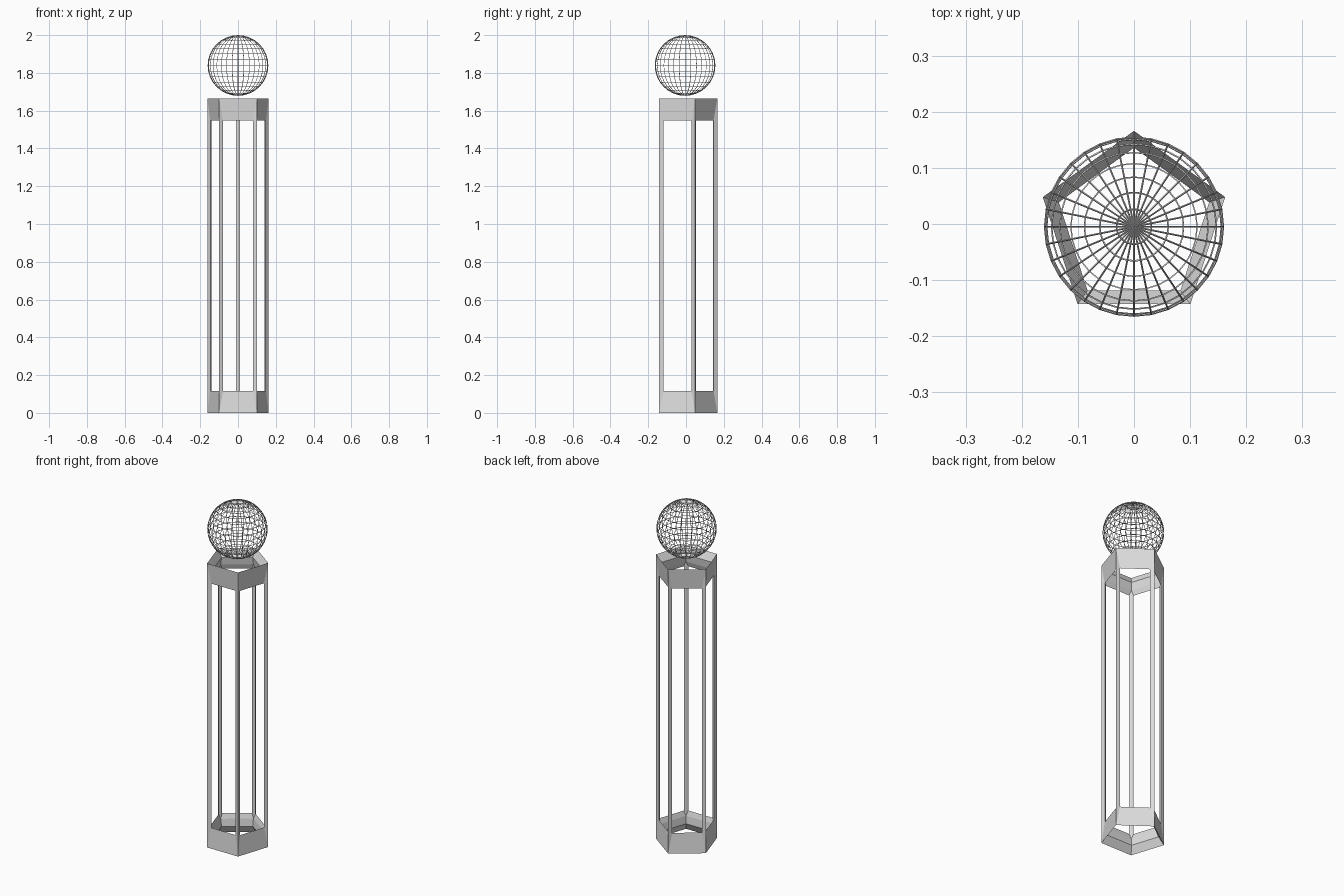
import bpy

cube = bpy.data.objects.get("Cube")
if cube:
    bpy.data.objects.remove(cube, do_unlink=True)

WIDTH = 0.159       # shared radius of the tower and the globe
OFFSET_Y = -0.0048  # centres the five-sided plan


def make_material(name, colour):
    mat = bpy.data.materials.new(name)
    mat.use_nodes = True
    mat.diffuse_color = colour
    bsdf = next(n for n in mat.node_tree.nodes if n.type == 'BSDF_PRINCIPLED')
    bsdf.inputs["Base Color"].default_value = colour
    return mat


def make_frame(name, z, height_scale, thickness, material):
    """Turn the active primitive into an open lattice of struts."""
    obj = bpy.context.object
    obj.name = name
    obj.location = (0, OFFSET_Y, z)
    obj.scale = (WIDTH, WIDTH, height_scale)
    obj.data.materials.append(material)
    wire = obj.modifiers.new("Struts", 'WIREFRAME')
    wire.thickness = thickness
    wire.offset = 0
    wire.use_even_offset = True
    wire.use_replace = True


grey = make_material("light grey", (0.72, 0.72, 0.72, 1))

# Five-sided tower: slim posts with deep bands at both ends
bpy.ops.mesh.primitive_cylinder_add(vertices=5, radius=1, depth=2)
make_frame("pentagon_tower", 0.832, 0.7885, 0.185, grey)

# Open lattice globe floating above the tower
bpy.ops.mesh.primitive_uv_sphere_add(segments=32, ring_count=16, radius=1)
make_frame("lattice_globe", 1.8394, WIDTH, 0.02, grey)
